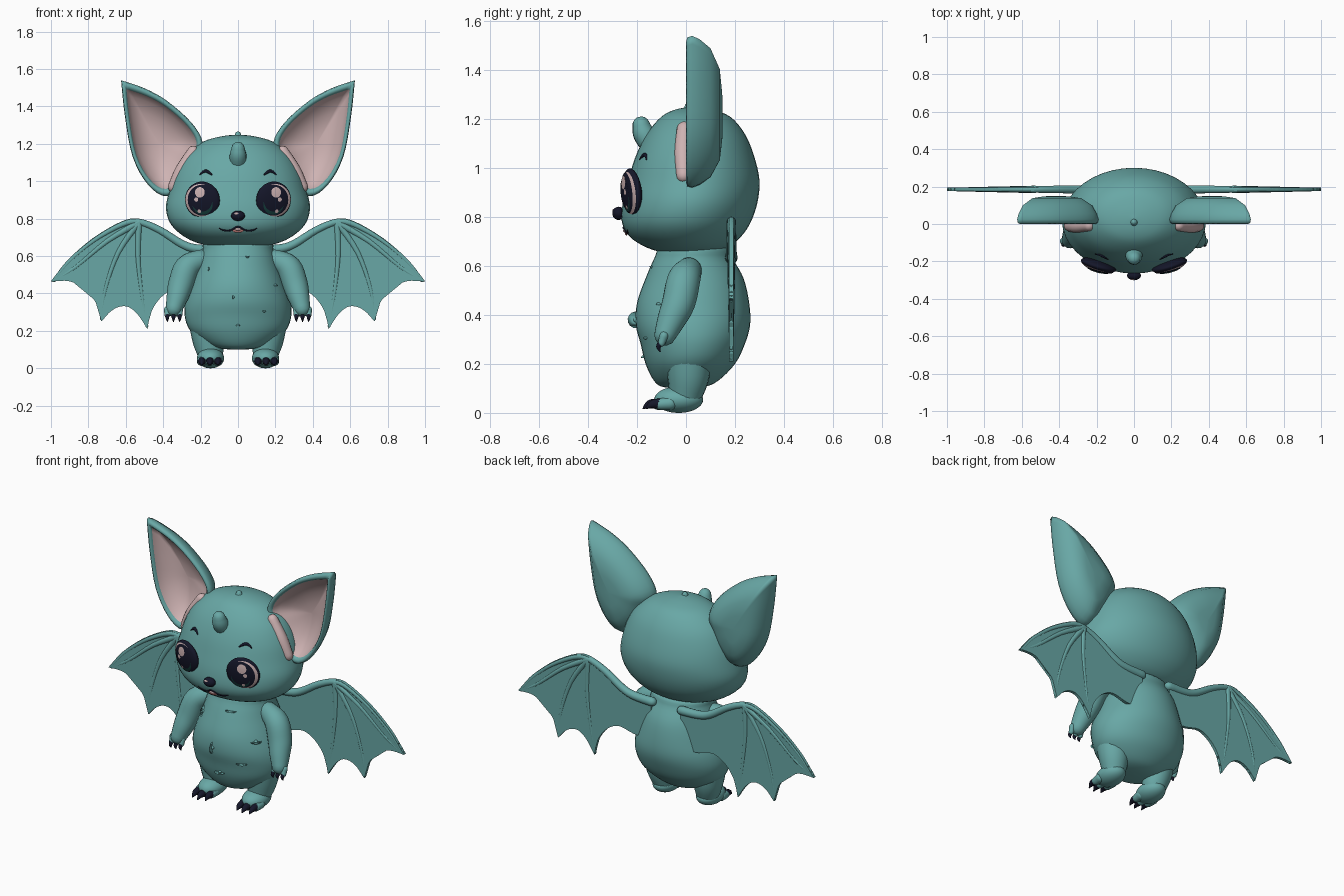
import bpy, bmesh, math
from mathutils import Vector, Matrix, Euler
from mathutils.bvhtree import BVHTree

if "Cube" in bpy.data.objects:
    bpy.data.objects.remove(bpy.data.objects["Cube"])


def material(name, rgb):
    m = bpy.data.materials.new(name)
    m.use_nodes = True
    m.diffuse_color = (*rgb, 1)
    m.node_tree.nodes["Principled BSDF"].inputs["Base Color"].default_value = (*rgb, 1)
    return m


TEAL = material("teal skin", (0.14, 0.39, 0.38))
PINK = material("pale pink", (0.62, 0.45, 0.45))
NAVY = material("dark navy", (0.007, 0.008, 0.022))
GREEN = material("deep green", (0.008, 0.05, 0.048))
RED = material("mouth red", (0.45, 0.17, 0.16))


def finish(name, bm, mats, mirror=False, smooth=True):
    bmesh.ops.recalc_face_normals(bm, faces=bm.faces[:])
    for f in bm.faces:
        f.smooth = smooth
    me = bpy.data.meshes.new(name)
    bm.to_mesh(me)
    bm.free()
    for m in mats:
        me.materials.append(m)
    ob = bpy.data.objects.new(name, me)
    bpy.context.collection.objects.link(ob)
    if mirror:
        ob.modifiers.new("mirror", "MIRROR").use_mirror_merge = False
    return ob


def smooth_rows(rows, n=4):
    """Catmull-Rom interpolation of equally long rows of numbers."""
    rows = [Vector(r) for r in rows]
    pts = [rows[0]] + rows + [rows[-1]]
    out = []
    for a, b, c, d in zip(pts, pts[1:], pts[2:], pts[3:]):
        for i in range(n):
            t = i / n
            out.append(b + (c - a) * t / 2 + (a * 2 - b * 5 + c * 4 - d) * t * t / 2
                       + (b * 3 - a - c * 3 + d) * t ** 3 / 2)
    return out + [rows[-1]]


def skin(rings):
    """Bridge rings of equal length and cap both ends."""
    bm = bmesh.new()
    vs = [[bm.verts.new(p) for p in ring] for ring in rings]
    n = len(vs[0])
    for a, b in zip(vs, vs[1:]):
        for i in range(n):
            bm.faces.new((a[i], a[(i + 1) % n], b[(i + 1) % n], b[i]))
    bm.faces.new(vs[0])
    bm.faces.new(vs[-1])
    return bm


def trunk(name, rows, sides=40):
    """Upright form from rows of height, half width, front y and back y."""
    rings = []
    for z, w, f, b in smooth_rows(rows):
        ts = [2 * math.pi * i / sides for i in range(sides)]
        w = max(w, 0.004)
        rings.append([(w * math.cos(t), (f + b) / 2 + max(b - f, 0.008) / 2 * math.sin(t), z)
                      for t in ts])
    bm = skin(rings)
    tree = BVHTree.FromBMesh(bm)
    finish(name, bm, [TEAL])
    return tree


def tube(name, rows, mat=TEAL, mirror=False, sides=14):
    """Round limb from rows of x, y, z and radius, with rounded ends."""
    pts = [(r.xyz, max(r.w, 0.001)) for r in smooth_rows(rows)]

    def end(p, q):
        d = (p[0] - q[0]).normalized()
        return [(p[0] + d * p[1] * k, p[1] * math.sqrt(1 - k * k)) for k in (0.97, 0.8, 0.45)]

    pts = end(pts[0], pts[1]) + pts + end(pts[-1], pts[-2])[::-1]
    rings = []
    for i, (p, r) in enumerate(pts):
        d = pts[min(i + 1, len(pts) - 1)][0] - pts[max(i - 1, 0)][0]
        u = d.cross(Vector((0.3, 0.9, 0.1))).normalized()
        v = d.cross(u).normalized()
        ts = [2 * math.pi * j / sides for j in range(sides)]
        rings.append([p + u * r * math.cos(t) + v * r * math.sin(t) for t in ts])
    return finish(name, skin(rings), [mat], mirror)


def ball(name, c, r, mat, rot=(0, 0, 0), mirror=False):
    bm = bmesh.new()
    m = Matrix.LocRotScale(Vector(c), Euler(rot), Vector(r))
    bmesh.ops.create_uvsphere(bm, u_segments=32, v_segments=20, radius=1, matrix=m)
    return finish(name, bm, [mat], mirror)


def front_hit(tree, x, z):
    p, n, _, _ = tree.ray_cast(Vector((x, -2, z)), Vector((0, 1, 0)))
    return p, (n if n.y < 0 else -n)


# Head and body
head = trunk("head", [
    (.645, 0, .01, .01), (.65, .12, -.07, .09), (.675, .23, -.16, .17), (.72, .31, -.23, .225),
    (.78, .365, -.262, .265), (.86, .385, -.258, .292), (.95, .367, -.236, .3),
    (1.05, .335, -.205, .278), (1.14, .28, -.16, .24), (1.21, .19, -.1, .18),
    (1.24, .09, -.04, .1), (1.25, 0, .03, .03)])
body = trunk("body", [
    (.1, 0, 0, 0), (.105, .09, -.09, .07), (.13, .17, -.13, .13), (.2, .255, -.165, .2),
    (.28, .285, -.185, .24), (.36, .28, -.205, .262), (.45, .25, -.2, .258),
    (.55, .215, -.165, .235), (.63, .19, -.13, .19), (.68, .17, -.1, .16), (.72, 0, .02, .02)])

# Limbs with claws
tube("arm", [(.2, .01, .58, .055), (.27, -.01, .54, .068), (.305, -.03, .45, .068),
             (.325, -.06, .38, .058), (.342, -.085, .32, .045)], mirror=True, sides=20)
tube("leg", [(.17, .01, .3, .1), (.158, .01, .16, .088), (.148, 0, .08, .07)],
     mirror=True, sides=20)
ball("foot", (.147, -.03, .054), (.073, .1, .054), TEAL, mirror=True)
for i in (-1, 0, 1):
    hx, fx = .345 + .033 * i, .15 + .043 * i
    tube("finger", [(hx, -.09, .315, .018), (hx, -.1, .285, .015)], mirror=True)
    tube("hand_claw", [(hx, -.1, .29, .012), (hx, -.112, .27, .01), (hx, -.105, .25, .002)],
         NAVY, True)
    y = -.125 + .012 * abs(i)
    tube("toe", [(fx, y + .05, .04, .028), (fx, y + .01, .036, .024)], mirror=True)
    tube("foot_claw", [(fx, y + .01, .038, .022), (fx, y - .025, .035, .017),
                       (fx, y - .05, .018, .003)], NAVY, True)

# Ears: a shell that wraps round a rim into a pink hollow
outline = smooth_rows([(.625, 1.54), (.605, 1.35), (.563, 1.13), (.48, .98), (.38, .92),
                       (.28, 1.0), (.22, 1.12), (.19, 1.21), (.25, 1.315), (.38, 1.43),
                       (.5, 1.497), (.625, 1.54)])[:-1]
centre = Vector((.42, 1.2))
profile = [(.02, .15), (.3, .148), (.6, .138), (.85, .1), (.96, .055), (1, .025), (.98, .005),
           (.92, 0), (.87, .012), (.86, .018), (.75, .055), (.5, .09), (.25, .108), (.02, .112)]
bm = skin([[(q.x, y, q.y) for q in (centre + (p - centre) * s for p in outline)]
           for s, y in profile])
bm.faces.ensure_lookup_table()
for i, f in enumerate(bm.faces):
    f.material_index = int(i >= 9 * len(outline) and i != len(bm.faces) - 2)
finish("ear", bm, [TEAL, PINK], True)
tube("ear_inner_fold", [(.24, -.008, 1.16, .03), (.3, -.012, 1.06, .036), (.345, -.01, .97, .03)],
     PINK, True)

# Wings: scalloped membrane with finger bones
lead = [(.1, .65), (.22, .655), (.3, .68), (.42, .755), (.53, .798), (.62, .785), (.77, .7),
        (.9, .59), (.97, .505), (1.0, .465)]
scallops = [[(1.0, .465), (.9, .465), (.82, .42), (.76, .35), (.73, .25)],
            [(.73, .25), (.68, .305), (.63, .33), (.58, .325), (.53, .28), (.485, .21)],
            [(.485, .21), (.46, .31), (.4, .39), (.32, .43), (.22, .41), (.1, .4)]]
edge = [p for part in [lead] + scallops for p in smooth_rows(part)[:-1]] + [Vector((.1, .4))]
bm = bmesh.new()
bm.faces.new([bm.verts.new((p.x, .185, p.y)) for p in edge])
bmesh.ops.triangulate(bm, faces=bm.faces[:])
wing = finish("wing_membrane", bm, [TEAL], smooth=False)
solid = wing.modifiers.new("thickness", "SOLIDIFY")
solid.thickness, solid.offset = .018, 0
wing.modifiers.new("mirror", "MIRROR").use_mirror_merge = False
tube("wing_leading_bone", [(x, .185, z - .016, .028 - .019 * x) for x, z in lead[:-1]],
     mirror=True)
bones = [[(.53, .78), (.64, .62), (.71, .42), (.73, .265)],
         [(.53, .78), (.535, .6), (.515, .4), (.487, .225)],
         [(.53, .78), (.7, .68), (.87, .54), (.985, .468)]]
for pts in bones:
    tube("wing_finger_bone", [(x, .185, z, .02 - .004 * i) for i, (x, z) in enumerate(pts)],
         mirror=True, sides=10)

# Eyes: dark dome with layered discs that follow its curve
eye_at, eye_rot = Vector((.19, -.22, .9)), Euler((math.radians(6), 0, math.radians(17)))
ball("eye", eye_at, (.097, .03, .099), NAVY, eye_rot, True)


def eye_disc(name, cu, cv, r, layer, mat):
    rings = []
    for k in range(12, 0, -1):
        ring = []
        for i in range(40):
            t = 2 * math.pi * i / 40
            u, v = cu + r * k / 12 * math.cos(t), cv + r * k / 12 * math.sin(t)
            d = .03 * math.sqrt(max(0, 1 - u * u - v * v)) + .0018 * layer
            ring.append(eye_at + eye_rot.to_matrix() @ Vector((u * .097, -d, v * .099)))
        rings.append(ring)
    bm = skin(rings)
    bm.faces.ensure_lookup_table()
    bm.faces.remove(bm.faces[-2])
    finish(name, bm, [mat], True)


eye_disc("eye_white", .05, 0, .88, 1, PINK)
eye_disc("iris", -.06, .01, .84, 2, NAVY)
eye_disc("iris_glow", -.08, -.2, .58, 3, GREEN)
eye_disc("pupil", -.05, 0, .6, 4, NAVY)
eye_disc("eye_highlight_large", .03, .45, .28, 5, PINK)
eye_disc("eye_highlight_small", .24, .06, .12, 5, PINK)
eye_disc("eye_highlight_low", .1, -.58, .1, 5, PINK)


# Brows, nose and mouth
def face_line(name, pts, r, mirror):
    rows = [(*front_hit(head, x, z)[0], r * (.4 if i in (0, len(pts) - 1) else 1))
            for i, (x, z) in enumerate(pts)]
    tube(name, rows, NAVY, mirror, 8)


face_line("brow", [(.14, 1.035), (.16, 1.05), (.18, 1.053), (.205, 1.035)], .008, True)
face_line("mouth", [(-.1, .748), (-.075, .738), (-.04, .738), (0, .757), (.04, .738),
                    (.075, .738), (.1, .748)], .005, False)
ball("tongue", front_hit(head, 0, .737)[0], (.03, .006, .012), RED)
ball("lip", front_hit(head, 0, .744)[0], (.018, .009, .008), PINK)
ball("nose", (0, -.275, .815), (.037, .026, .027), NAVY)
ball("nose_shine", (-.008, -.296, .826), (.013, .004, .007), PINK)

# Horn, crown bump and skin bumps
tube("forehead_horn", [(0, -.14, 1.09, .045), (0, -.172, 1.14, .045), (0, -.183, 1.175, .036)])
tube("crown_bump", [(0, .01, 1.225, .04), (0, .01, 1.25, .016)])
spots = [(.1, .475), (-.03, .38), (.14, .31), (0, .225), (.2, .44), (-.16, .53), (.17, .56),
         (.05, .6)]
for tree, places, size in ((body, spots, 1), (head, [(-.33, 1.04), (.31, 1.08)], .6)):
    for x, z in places:
        p, n = front_hit(tree, x, z)
        tube("skin_bump", [(*(p - n * .015), .036 * size), (*(p + n * .01 * size), .026 * size),
                           (*(p + n * .026 * size), .011 * size)])
